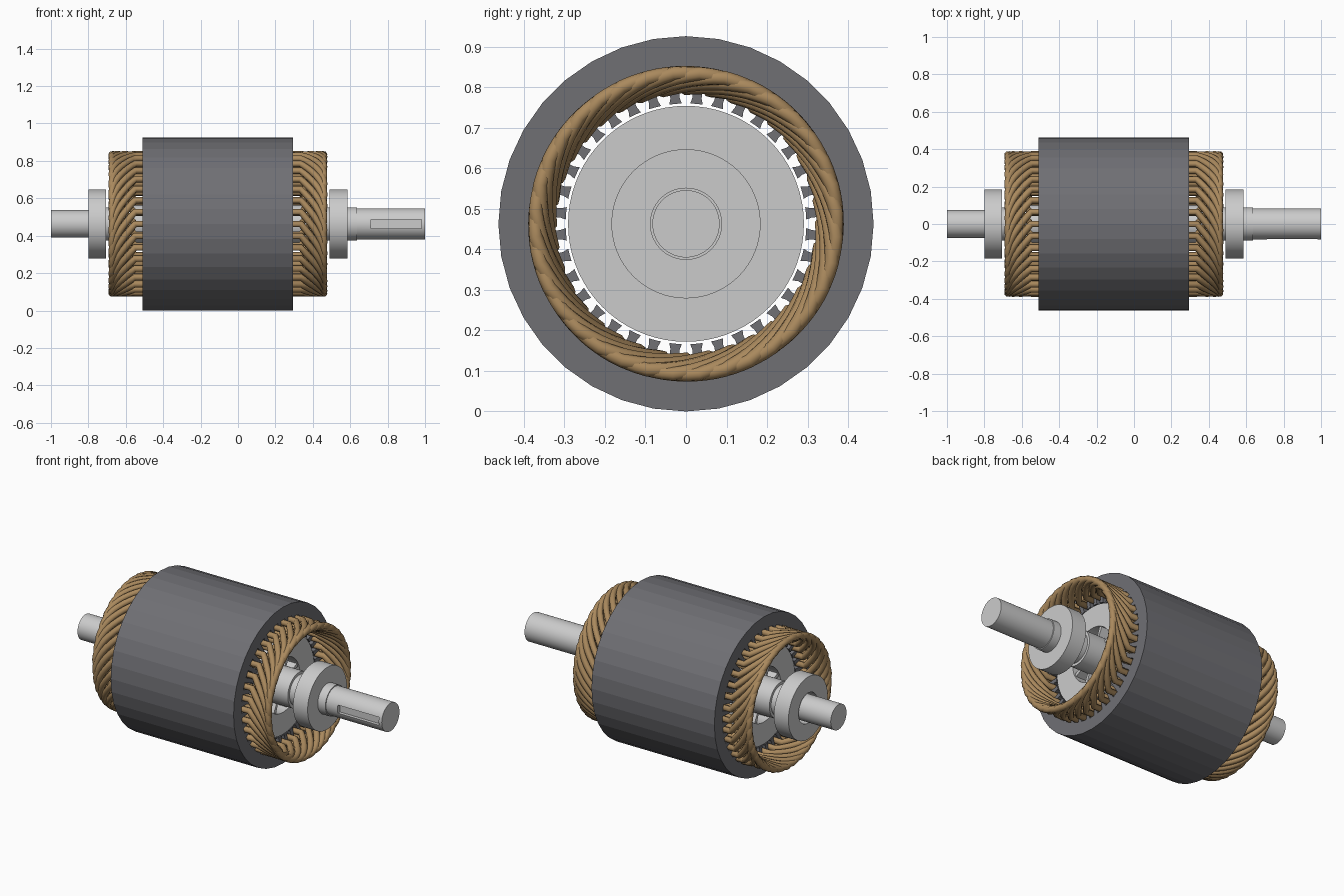
import bpy, bmesh, math
from math import sin, cos, pi, radians

if "Cube" in bpy.data.objects:
    bpy.data.objects.remove(bpy.data.objects["Cube"])

CZ = 0.463          # height of the machine axis
X0, X1 = -0.51, 0.295   # core ends
SLOTS = 36


def pol(x, deg, r):
    a = radians(deg)
    return (x, r * sin(a), CZ + r * cos(a))


def material(name, col):
    m = bpy.data.materials.new(name)
    m.diffuse_color = (*col, 1)
    m.use_nodes = True
    m.node_tree.nodes["Principled BSDF"].inputs["Base Color"].default_value = m.diffuse_color
    return m


steel = material("dark_steel", (0.16, 0.16, 0.175))
copper = material("copper", (0.40, 0.25, 0.11))


def finish(bm, name, mat=None, smooth=False):
    bmesh.ops.remove_doubles(bm, verts=bm.verts, dist=1e-5)
    bmesh.ops.recalc_face_normals(bm, faces=bm.faces)
    me = bpy.data.meshes.new(name)
    bm.to_mesh(me)
    bm.free()
    ob = bpy.data.objects.new(name, me)
    bpy.context.collection.objects.link(ob)
    if mat:
        me.materials.append(mat)
    if smooth:
        bpy.ops.object.select_all(action='DESELECT')
        ob.select_set(True)
        bpy.context.view_layer.objects.active = ob
        bpy.ops.object.shade_smooth_by_angle(angle=radians(30))
    return ob


def lathe(name, profile, n=64, closed=False, mat=None):
    """Revolve (x, r) points about the machine axis."""
    bm = bmesh.new()
    rings = [[bm.verts.new(pol(x, 360 * i / n, r)) for i in range(n)] for x, r in profile]
    pairs = list(zip(rings, rings[1:]))
    if closed:
        pairs.append((rings[-1], rings[0]))
    else:
        bm.faces.new(rings[0])
        bm.faces.new(rings[-1])
    for a, b in pairs:
        for i in range(n):
            j = (i + 1) % n
            bm.faces.new((a[i], a[j], b[j], b[i]))
    return finish(bm, name, mat, True)


def tube(name, xa, xb, ro, ri, n=64):
    return lathe(name, [(xa, ri), (xa, ro), (xb, ro), (xb, ri)], n, True)


def box(name, lo, hi):
    bm = bmesh.new()
    bmesh.ops.create_cube(bm, size=1)
    for v in bm.verts:
        v.co = [(l + h) / 2 + c * (h - l) for l, h, c in zip(lo, hi, v.co)]
    return finish(bm, name)


# Slotted stator core, one sector per slot
R = 0.463
pitch = 360 / SLOTS
h = pitch / 2
inner = [(-h, .297), (-2, .297), (-2.9, .311), (-2.9, .388),
         (2.9, .388), (2.9, .311), (2, .297), (h, .297)]
outer = [(h, R * cos(radians(h))), (0, R), (-h, R * cos(radians(h)))]
bm = bmesh.new()
for k in range(SLOTS):
    pts = inner + outer
    a = [bm.verts.new(pol(X0, k * pitch + d, r)) for d, r in pts]
    b = [bm.verts.new(pol(X1, k * pitch + d, r)) for d, r in pts]
    bm.faces.new(a)
    bm.faces.new(b)
    for i in range(len(pts) - 1):
        if i != len(inner) - 1:      # skip the joint between sectors
            bm.faces.new((a[i], a[i + 1], b[i + 1], b[i]))
finish(bm, "stator_core", steel)

# Copper lap winding: each coil is a closed loop through two slots
HALF, REACH, LEAD, STEPS = -35, 0.125, 0.04, 9
R_OUT, R_IN, R_TIP = 0.371, 0.335, 0.372


def end_turn(base, x, side):
    pts = []
    for i in range(STEPS + 1):
        t = i / STEPS
        pts.append(pol(x + side * (LEAD + REACH * sin(t * pi / 2)), base + HALF * t,
                       R_OUT + (R_TIP - R_OUT) * t))
    for i in range(STEPS - 1, -1, -1):
        t = i / STEPS
        pts.append(pol(x + side * (LEAD + REACH * sin(t * pi / 2)), base + HALF * (2 - t),
                       R_IN + (R_TIP - R_IN) * t ** 1.3))
    return pts


cu = bpy.data.curves.new("copper_winding", 'CURVE')
cu.dimensions = '3D'
cu.bevel_depth = 0.018
cu.bevel_resolution = 2
for k in range(SLOTS):
    pts = end_turn(k * pitch, X1, 1) + end_turn(k * pitch, X0, -1)[::-1]
    sp = cu.splines.new('POLY')
    sp.points.add(len(pts) - 1)
    for p, co in zip(sp.points, pts):
        p.co = (*co, 1)
    sp.use_cyclic_u = True
winding = bpy.data.objects.new("copper_winding", cu)
bpy.context.collection.objects.link(winding)
cu.materials.append(copper)
bpy.ops.object.select_all(action='DESELECT')
winding.select_set(True)
bpy.context.view_layer.objects.active = winding
bpy.ops.object.convert(target='MESH')

# Rotor body with spokes around the hub
tube("rotor_core", X0, X1, 0.291, 0.16, 72)
bm = bmesh.new()
for k in range(8):
    c, w = k * 45 + 22.5, 4
    ring = [(c - w, .09), (c - w, .165), (c + w, .165), (c + w, .09)]
    a = [bm.verts.new(pol(X0 + .01, d, r)) for d, r in ring]
    b = [bm.verts.new(pol(X1 - .01, d, r)) for d, r in ring]
    bm.faces.new(a)
    bm.faces.new(b)
    for i in range(4):
        j = (i + 1) % 4
        bm.faces.new((a[i], a[j], b[j], b[i]))
finish(bm, "rotor_spokes")

# Stepped shaft with a keyway at the drive end
shaft = lathe("shaft", [(-1, .074), (-.71, .074), (-.71, .089), (-.62, .089), (-.62, .105),
                        (.40, .105), (.40, .089), (.635, .089), (.635, .083), (1, .083)])
cutter = box("keyway_cutter", (.71, -.2, CZ - .024), (.98, -.06, CZ + .024))
cutter.hide_render = True
cutter.hide_viewport = True
cut = shaft.modifiers.new("keyway", 'BOOLEAN')
cut.operation = 'DIFFERENCE'
cut.object = cutter

# Bearings at both ends
tube("bearing_left", -.8, -.705, .184, .089)
tube("bearing_right", .49, .585, .184, .089)
